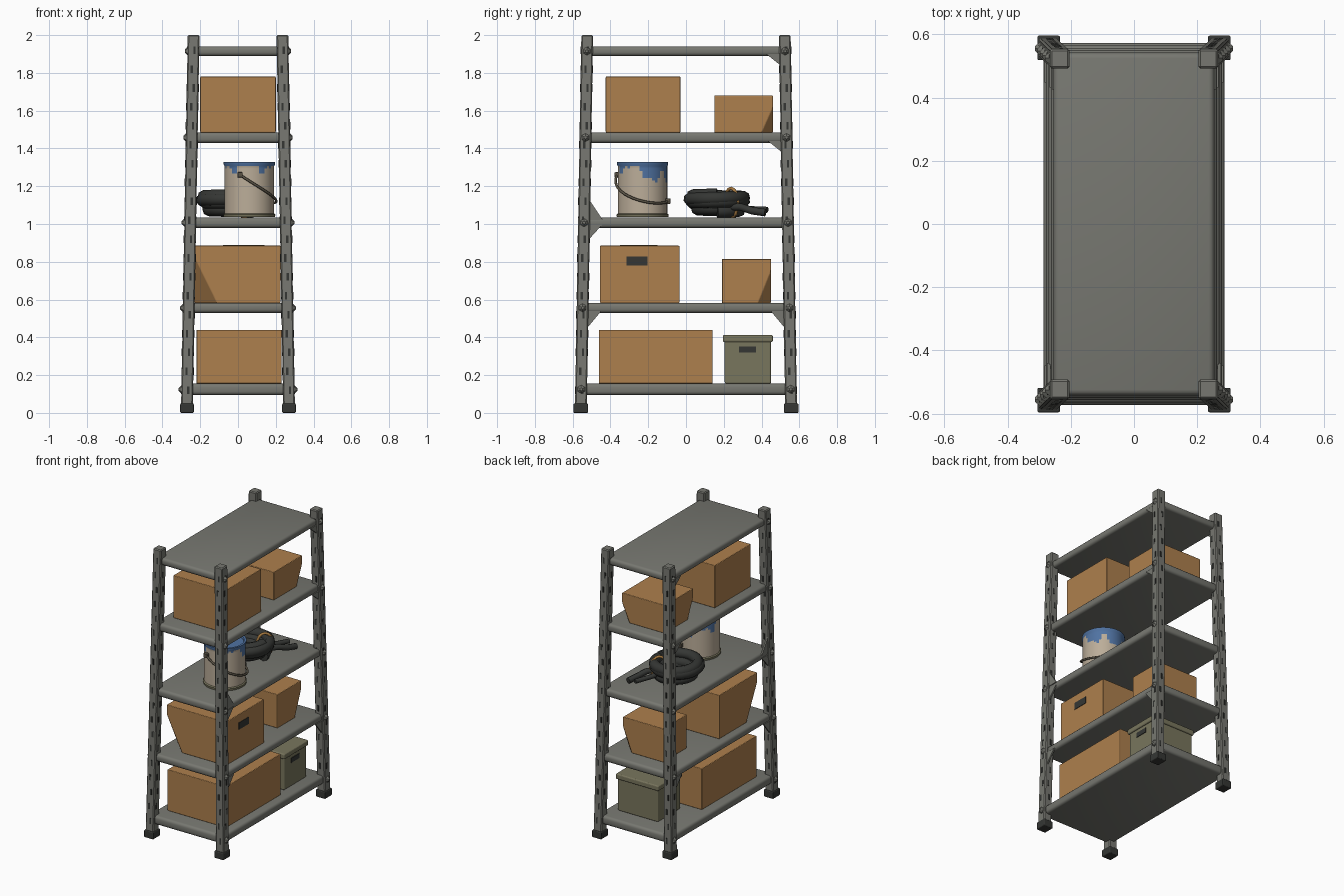
import bpy, bmesh, math
from mathutils import Vector

if "Cube" in bpy.data.objects:
    bpy.data.objects.remove(bpy.data.objects["Cube"])


def material(name, r, g, b):
    m = bpy.data.materials.new(name)
    m.diffuse_color = (r, g, b, 1)
    m.use_nodes = True
    m.node_tree.nodes["Principled BSDF"].inputs["Base Color"].default_value = m.diffuse_color
    return m


GREY = material("grey metal", 0.185, 0.187, 0.165)
DARK = material("dark rubber", 0.035, 0.037, 0.034)
CARD = material("cardboard", 0.42, 0.215, 0.075)
OLIVE = material("olive plastic", 0.19, 0.18, 0.11)
CREAM = material("cream tin", 0.50, 0.42, 0.32)
BLUE = material("blue paint", 0.08, 0.17, 0.36)
BROWN = material("brown wire", 0.10, 0.085, 0.06)
TAN = material("tan strap", 0.38, 0.19, 0.05)


def finish(name, bm, *mats):
    bmesh.ops.recalc_face_normals(bm, faces=bm.faces)
    me = bpy.data.meshes.new(name)
    bm.to_mesh(me)
    bm.free()
    for m in mats:
        me.materials.append(m)
    ob = bpy.data.objects.new(name, me)
    bpy.context.collection.objects.link(ob)
    return ob


def add_box(bm, lo, hi):
    vs = bmesh.ops.create_cube(bm, size=1)["verts"]
    for v in vs:
        v.co = Vector([lo[i] + (v.co[i] + 0.5) * (hi[i] - lo[i]) for i in range(3)])
    return vs


def box(name, lo, hi, mat, bevel=0.0, cuts=()):
    """Box, optionally with lower corners sliced off: cuts = (x sign, y sign, amount)."""
    bm = bmesh.new()
    add_box(bm, lo, hi)
    for sx, sy, a in cuts:
        cx, cy = (hi[0] if sx > 0 else lo[0]), (hi[1] if sy > 0 else lo[1])
        top = Vector((cx, cy, hi[2] - 0.06))
        n = (Vector((cx - sx * a, cy, lo[2])) - top).cross(Vector((cx, cy - sy * a, lo[2])) - top)
        if n.dot(Vector((sx, sy, 0))) < 0:
            n = -n
        r = bmesh.ops.bisect_plane(bm, geom=bm.verts[:] + bm.edges[:] + bm.faces[:],
                                   plane_co=top, plane_no=n, clear_outer=True)
        bmesh.ops.holes_fill(bm, edges=[e for e in bm.edges if e.is_boundary])
    if bevel:
        bmesh.ops.bevel(bm, geom=bm.edges[:], offset=bevel, segments=3, profile=0.5, affect="EDGES")
    return finish(name, bm, mat)


def tube(name, pts, radius, mat):
    cu = bpy.data.curves.new(name, "CURVE")
    cu.dimensions = "3D"
    cu.bevel_depth = radius
    cu.bevel_resolution = 2
    cu.use_fill_caps = True
    sp = cu.splines.new("POLY")
    sp.points.add(len(pts) - 1)
    for p, c in zip(sp.points, pts):
        p.co = (*c, 1)
    cu.materials.append(mat)
    ob = bpy.data.objects.new(name, cu)
    bpy.context.collection.objects.link(ob)


def smooth(ob):
    bpy.ops.object.select_all(action="DESELECT")
    ob.select_set(True)
    bpy.context.view_layer.objects.active = ob
    bpy.ops.object.shade_smooth_by_angle(angle=math.radians(40))


# post centre line leans inwards with height
def post_at(z):
    t = z / 2
    return 0.271 - 0.036 * t, 0.557 - 0.034 * t


SHELVES = [(0.095, 0.155), (0.53, 0.582), (0.98, 1.034), (1.43, 1.485), (1.89, 1.94)]
H = 0.031

# leaning posts, rubber feet, slots and bolts
for sx in (-1, 1):
    for sy in (-1, 1):
        tag = ("front" if sy < 0 else "back") + ("_right" if sx > 0 else "_left")
        bm = bmesh.new()
        for v in add_box(bm, (-H, -H, 0.03), (H, H, 2.0)):
            px, py = post_at(v.co.z)
            v.co += Vector((sx * px, sy * py, 0))
        bmesh.ops.bevel(bm, geom=bm.edges[:], offset=0.006, segments=1, affect="EDGES")
        finish("post_" + tag, bm, GREY)
        px, py = sx * 0.27, sy * 0.557
        box("foot_" + tag, (px - 0.036, py - 0.039, 0), (px + 0.036, py + 0.039, 0.05), DARK, 0.006)
        slots, bolts = bmesh.new(), bmesh.new()
        for i in range(19):
            z = 0.12 + i * 0.1
            px, py = post_at(z)
            px, py = sx * px, sy * py
            for k, d in enumerate((-1, 1)):
                o = 0.006 * (-1) ** i
                add_box(slots, (px + d * H - 0.002, py + o - 0.006, z - 0.02),
                        (px + d * H + 0.002, py + o + 0.006, z + 0.02))
                add_box(slots, (px + o - 0.006, py + d * H - 0.002, z - 0.02),
                        (px + o + 0.006, py + d * H + 0.002, z + 0.02))
        for z0, z1 in SHELVES:
            z = (z0 + z1) / 2
            px, py = post_at(z)
            r = bmesh.ops.create_cone(bolts, cap_ends=True, segments=6, radius1=0.024,
                                      radius2=0.008, depth=0.016)["verts"]
            for v in r:
                a, b, c = v.co
                v.co = Vector((sx * (px + H + 0.006 + c), sy * py + a, z + b))
        finish("slots_" + tag, slots, DARK)
        finish("bolts_" + tag, bolts, GREY)

# shelves with rounded rims
for i, (z0, z1) in enumerate(SHELVES):
    px, py = post_at(z1)
    smooth(box(f"shelf_{i + 1}", (-px - 0.018, -py - 0.018, z0), (px + 0.018, py + 0.018, z1), GREY, 0.018))

# triangular corner braces: side in y, z along the rail, z along the post
for i, (sy, zr, zp) in enumerate([(1, 1.90, 1.82), (1, 1.44, 1.36), (-1, 1.02, 1.17),
                                  (-1, 1.0, 0.89), (-1, 0.54, 0.42), (1, 0.54, 0.42)]):
    bm = bmesh.new()
    for sx in (-1, 1):
        px, py = post_at(zr)
        tri = [(py - 0.10, zr), (py, zr), (py, zp)]
        f = bm.faces.new([bm.verts.new((sx * (px + 0.012), sy * y, z)) for y, z in tri])
        r = bmesh.ops.extrude_face_region(bm, geom=[f])["geom"]
        for v in r:
            if isinstance(v, bmesh.types.BMVert):
                v.co.x += sx * 0.01
    finish(f"corner_brace_{i + 1}", bm, GREY)

# cardboard boxes and olive bin
box("long_box", (-0.22, -0.46, 0.155), (0.23, 0.14, 0.44), CARD, 0.004)
box("handled_box", (-0.23, -0.455, 0.582), (0.225, -0.035, 0.885), CARD, 0.004, [(-1, -1, 0.12)])
box("small_box", (-0.14, 0.19, 0.582), (0.17, 0.45, 0.815), CARD, 0.004, [(1, 1, 0.07)])
box("upper_box", (-0.2, -0.425, 1.485), (0.2, -0.03, 1.78), CARD, 0.004)
box("upper_small_box", (-0.16, 0.15, 1.485), (0.17, 0.46, 1.68), CARD, 0.004, [(1, 1, 0.06), (-1, -1, 0.06)])
box("bin", (-0.10, 0.205, 0.155), (0.21, 0.45, 0.385), OLIVE, 0.008)
box("bin_lid", (-0.11, 0.195, 0.375), (0.22, 0.46, 0.412), OLIVE, 0.008)
box("box_handle_slot", (0.22, -0.315, 0.78), (0.228, -0.205, 0.828), DARK)
box("bin_handle_slot", (0.206, 0.28, 0.32), (0.214, 0.37, 0.352), DARK)
box("box_top_patch", (-0.08, -0.35, 0.883), (0.14, -0.15, 0.889), OLIVE)

# paint tin with runs of blue paint below the rim
CX, CY, N = 0.06, -0.23, 48
profile = [(0, 1.036), (0.136, 1.036), (0.138, 1.05), (0.131, 1.056)]
profile += [(0.131, 1.056 + 0.0125 * k) for k in range(1, 21)]
profile += [(0.136, 1.315), (0.136, 1.328), (0.122, 1.328), (0.118, 1.315), (0, 1.315)]
bm = bmesh.new()
rings = [[bm.verts.new((CX + r * math.cos(k * math.tau / N), CY + r * math.sin(k * math.tau / N), z))
          for k in range(N)] for r, z in profile]
for a, b in zip(rings, rings[1:]):
    for k in range(N):
        bm.faces.new((a[k], a[(k + 1) % N], b[(k + 1) % N], b[k]))
bmesh.ops.remove_doubles(bm, verts=bm.verts[:], dist=1e-5)
for f in bm.faces:
    c = f.calc_center_median()
    ang = math.atan2(c.y - CY, c.x - CX)
    run = 0.055 + 0.03 * math.sin(5 * ang) + 0.02 * math.sin(11 * ang + 1) + 0.045 * math.cos(ang - 1.6)
    f.material_index = 1 if c.z > 1.328 - max(run, 0.02) else (2 if c.z < 1.055 else 0)
smooth(finish("paint_tin", bm, CREAM, BLUE, OLIVE))

# tin bail handle, hanging down one side
bail = []
for k in range(17):
    t = k / 16
    a = math.radians(-110 + 180 * t)
    bail.append((CX + 0.143 * math.cos(a), CY + 0.143 * math.sin(a),
                 1.26 - 0.15 * math.sin(math.pi * 0.62 * t)))
tube("tin_handle", bail, 0.007, BROWN)
for k, p in enumerate((bail[0], bail[-1])):
    box(f"tin_handle_lug_{k + 1}", [c - 0.014 for c in p], [c + 0.014 for c in p], BROWN, 0.004)

# coiled hose: stacked turns, loose ends and a strap
QX, QY = -0.045, 0.165
turns = []
for k in range(121):
    a = k / 24 * math.tau
    lay = k / 120
    r = 0.122 - 0.022 * math.sin(lay * math.tau)
    turns.append((QX + r * math.cos(a), QY + r * math.sin(a), 1.068 + 0.085 * lay))
tube("hose_coil", turns, 0.035, DARK)
tube("hose_end", [(QX + 0.1, QY + 0.06, 1.09), (0.10, 0.29, 1.09), (0.13, 0.35, 1.07), (0.15, 0.42, 1.06)], 0.02, DARK)
tube("hose_loose_end", [(QX + 0.05, QY + 0.1, 1.10), (0.04, 0.32, 1.08), (0.09, 0.43, 1.075)], 0.016, DARK)
strap = []
for k in range(17):
    a = k / 16 * math.tau
    d = 0.112 + 0.052 * math.cos(a)
    strap.append((QX + d * 0.75, QY + d * 0.66, 1.112 + 0.077 * math.sin(a)))
tube("hose_strap", strap, 0.009, TAN)

# turn the tubes into meshes
bpy.ops.object.select_all(action="DESELECT")
for ob in [o for o in bpy.context.scene.objects if o.type == "CURVE"]:
    ob.select_set(True)
    bpy.context.view_layer.objects.active = ob
bpy.ops.object.convert(target="MESH")
